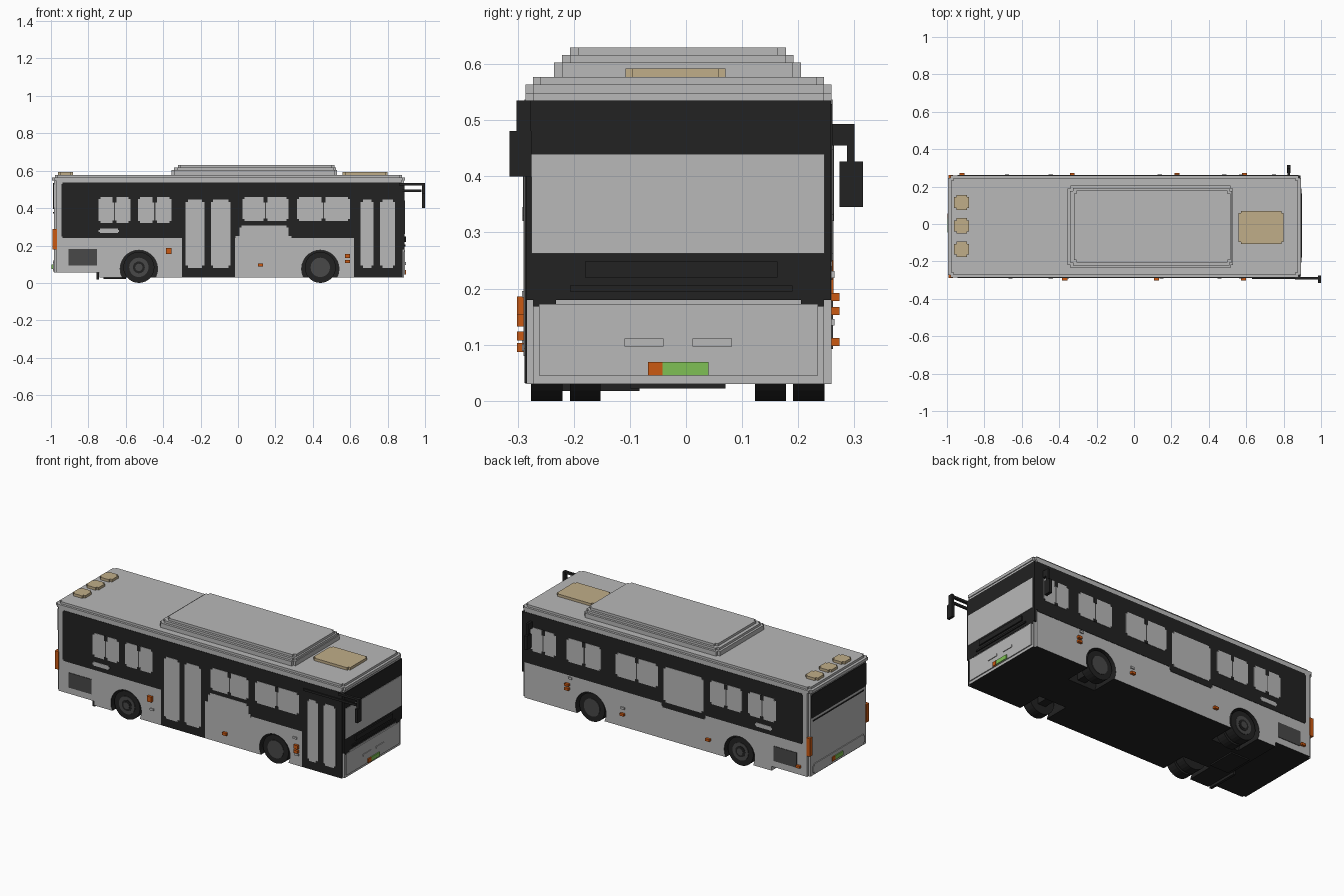
import bpy, bmesh, math
from mathutils import Matrix

if "Cube" in bpy.data.objects:
    bpy.data.objects.remove(bpy.data.objects["Cube"])


def material(name, rgb):
    m = bpy.data.materials.new(name)
    m.use_nodes = True
    m.diffuse_color = (*rgb, 1)
    m.node_tree.nodes["Principled BSDF"].inputs["Base Color"].default_value = (*rgb, 1)
    return m


GREY = material("light grey", (0.48, 0.48, 0.48))
BLACK = material("black", (0.016, 0.016, 0.016))
DARK = material("dark grey", (0.065, 0.065, 0.065))
TAN = material("tan", (0.53, 0.42, 0.25))
ORANGE = material("orange", (0.60, 0.10, 0.006))
GREEN = material("green", (0.21, 0.53, 0.09))

Y0, Y1 = -0.286, 0.259        # body sides
X0, X1 = -0.985, 0.887        # body ends


def finish(name, bm, *mats):
    bmesh.ops.recalc_face_normals(bm, faces=bm.faces)
    me = bpy.data.meshes.new(name)
    bm.to_mesh(me)
    bm.free()
    for m in mats:
        me.materials.append(m)
    ob = bpy.data.objects.new(name, me)
    bpy.context.collection.objects.link(ob)
    return ob


def stepped(a0, a1, b0, b1, s=0.0):
    """Rectangle outline whose corners are cut in square steps."""
    if not s:
        return [(a0, b0), (a1, b0), (a1, b1), (a0, b1)]
    return [(a0 + s, b0), (a1 - s, b0), (a1 - s, b0 + s), (a1, b0 + s),
            (a1, b1 - s), (a1 - s, b1 - s), (a1 - s, b1), (a0 + s, b1),
            (a0 + s, b1 - s), (a0, b1 - s), (a0, b0 + s), (a0 + s, b0 + s)]


def prism(name, pts, axis, lo, hi, mat):
    """Extrude a 2D outline along an axis."""
    def place(p, t):
        return {"x": (t, *p), "y": (p[0], t, p[1]), "z": (*p, t)}[axis]
    bm = bmesh.new()
    a = [bm.verts.new(place(p, lo)) for p in pts]
    b = [bm.verts.new(place(p, hi)) for p in pts]
    bm.faces.new(a)
    bm.faces.new(b)
    for i in range(len(pts)):
        j = (i + 1) % len(pts)
        bm.faces.new((a[i], a[j], b[j], b[i]))
    return finish(name, bm, mat)


def box(name, x0, x1, y0, y1, z0, z1, mat):
    return prism(name, stepped(x0, x1, y0, y1), "z", z0, z1, mat)


def side_plate(name, side, x0, x1, z0, z1, t, mat, s=0.0):
    lo, hi = (Y0 - t, Y0 + 0.003) if side == "right" else (Y1 - 0.003, Y1 + t)
    return prism(f"{side}_{name}", stepped(x0, x1, z0, z1, s), "y", lo, hi, mat)


def cylinder(name, x, y0, y1, z, r, mat, seg=28):
    bm = bmesh.new()
    m = Matrix.Translation((x, (y0 + y1) / 2, z)) @ Matrix.Rotation(math.pi / 2, 4, "X")
    bmesh.ops.create_cone(bm, cap_ends=True, segments=seg, radius1=r, radius2=r,
                          depth=y1 - y0, matrix=m)
    return finish(name, bm, mat)


# Body shell with wheel arches and raised tail cut out
WHEELS = {"rear": -0.53, "front": 0.44}
body = prism("body", stepped(X0, X1, Y0, Y1, 0.013), "z", 0.03, 0.55, GREY)
body.data.materials.append(BLACK)
cutters = [box("tail_cutter", -1.2, -0.74, -1, 1, -0.1, 0.055, GREY)]
for x in WHEELS.values():
    cutters += [cylinder("arch_cutter", x, -0.4, -0.13, 0.075, 0.1, GREY),
                cylinder("arch_cutter", x, 0.1, 0.4, 0.075, 0.1, GREY)]
for c in cutters:
    mod = body.modifiers.new("cut", "BOOLEAN")
    mod.operation = "DIFFERENCE"
    mod.solver = "EXACT"
    mod.object = c
bpy.context.view_layer.update()
cut = bpy.data.meshes.new_from_object(body.evaluated_get(bpy.context.evaluated_depsgraph_get()))
body.modifiers.clear()
body.data = cut
for c in cutters:
    bpy.data.objects.remove(c)
for f in cut.polygons:        # underside and arch linings are black
    c = f.center
    arch = any(math.hypot(c.x - x, c.z - 0.075) < 0.1005 for x in WHEELS.values())
    f.material_index = int(f.normal.z < -0.5 or arch)

# Roof edge, roof and stepped roof pod
prism("roof_rim", stepped(X0 - 0.01, X1 + 0.005, Y0, Y1, 0.013), "z", 0.547, 0.564, GREY)
prism("roof", stepped(X0 + 0.006, X1 - 0.01, Y0 + 0.013, Y1 - 0.013, 0.013), "z", 0.56, 0.577, GREY)
for i, (x0, x1, y0, y1, z) in enumerate([(-0.355, 0.53, -0.235, 0.205, 0.603),
                                         (-0.342, 0.525, -0.221, 0.192, 0.616),
                                         (-0.322, 0.515, -0.207, 0.178, 0.63)]):
    prism(f"roof_pod_tier_{i + 1}", stepped(x0, x1, y0, y1, 0.015), "z", 0.57, z, GREY)

# Roof hatches
for i, y in enumerate((-0.135, -0.01, 0.115)):
    prism(f"rear_roof_vent_{i + 1}", stepped(-0.962, -0.882, y - 0.041, y + 0.041, 0.012),
          "z", 0.57, 0.592, TAN)
prism("front_roof_hatch", stepped(0.56, 0.80, -0.108, 0.07, 0.012), "z", 0.57, 0.592, TAN)

# Parts shared by both sides
for side in ("right", "left"):
    side_plate("window_band", side, -0.945, 0.88, 0.24, 0.537, 0.002, BLACK, 0.008)
    side_plate("engine_grille", side, -0.905, -0.755, 0.092, 0.18, 0.003, DARK)
    side_plate("slot_window", side, -0.745, -0.635, 0.266, 0.29, 0.004, GREY, 0.006)

# Windows: x range, bottom, top, with mullion stubs in the middle
WINDOWS = {
    "right": [(-0.745, -0.575, 0.32, 0.46), (-0.535, -0.355, 0.32, 0.46),
              (0.025, 0.27, 0.33, 0.46), (0.315, 0.60, 0.33, 0.46)],
    "left": [(-0.77, -0.59, 0.32, 0.46), (-0.55, -0.34, 0.32, 0.46), (0.0, 0.275, 0.32, 0.46),
             (0.37, 0.595, 0.32, 0.46), (0.665, 0.83, 0.32, 0.46)]}
for side, wins in WINDOWS.items():
    for i, (x0, x1, z0, z1) in enumerate(wins):
        side_plate(f"window_{i + 1}", side, x0, x1, z0, z1, 0.004, GREY, 0.011)
        m = (x0 + x1) / 2
        for tag, a, b in (("upper", z1 - 0.03, z1), ("lower", z0, z0 + 0.015)):
            side_plate(f"mullion_{i + 1}_{tag}", side, m - 0.011, m + 0.011, a, b, 0.005, BLACK)
        side_plate(f"mullion_{i + 1}_middle", side, m - 0.003, m + 0.003, z0, z1, 0.0045, DARK)

# Doors on the right, raised panel between them
side_plate("middle_door", "right", -0.30, -0.015, 0.032, 0.30, 0.002, BLACK)
side_plate("front_door", "right", 0.62, 0.88, 0.032, 0.30, 0.002, BLACK)
for i, (x0, x1) in enumerate([(-0.28, -0.18), (-0.145, -0.04), (0.655, 0.725), (0.76, 0.84)]):
    side_plate(f"door_glass_{i + 1}", "right", x0, x1, 0.08, 0.445, 0.004, GREY, 0.012)
side_plate("raised_panel", "right", 0.008, 0.27, 0.235, 0.308, 0.0035, GREY, 0.012)
side_plate("raised_panel_foot", "right", -0.013, 0.285, 0.232, 0.252, 0.003, GREY)

# Emergency door on the left
side_plate("emergency_door", "left", -0.31, -0.022, 0.215, 0.30, 0.002, BLACK, 0.008)
side_plate("emergency_glass", "left", -0.297, -0.037, 0.25, 0.46, 0.004, GREY, 0.012)

# Side marker lamps and small flaps: x, z, half width, half height
for side, marks in {"right": [(-0.37, 0.17, 0.014, 0.016), (0.12, 0.095, 0.013, 0.008),
                              (0.585, 0.143, 0.013, 0.011), (0.585, 0.115, 0.013, 0.008)],
                    "left": [(0.59, 0.185, 0.013, 0.007), (0.59, 0.16, 0.013, 0.007),
                             (0.23, 0.105, 0.013, 0.007), (-0.33, 0.105, 0.013, 0.007),
                             (-0.92, 0.105, 0.013, 0.007)]}.items():
    for i, (x, z, w, h) in enumerate(marks):
        side_plate(f"marker_{i + 1}", side, x - w, x + w, z - h, z + h, 0.015, ORANGE)
for side, marks in {"right": [(-0.36, 0.108), (0.573, 0.19), (0.585, 0.095)],
                    "left": [(0.573, 0.225), (0.23, 0.14)]}.items():
    for i, (x, z) in enumerate(marks):
        side_plate(f"flap_{i + 1}", side, x - 0.012, x + 0.012, z - 0.006, z + 0.006, 0.006, GREY)

# Wheels: rear axle has twin tyres
for axle, x in WHEELS.items():
    for side, s, outer in (("right", -1, -0.276), ("left", 1, 0.247)):
        def span(d0, d1):
            return sorted((outer - s * d0, outer - s * d1))
        cylinder(f"{axle}_{side}_tyre", x, *span(0, 0.056), 0.083, 0.083, BLACK)
        cylinder(f"{axle}_{side}_rim", x, *span(-0.003, 0.02), 0.083, 0.052, DARK, 20)
        if axle == "rear":
            cylinder(f"rear_{side}_inner_tyre", x, *span(0.069, 0.124), 0.083, 0.083, BLACK)
            cylinder(f"rear_{side}_hub_ring", x, *span(-0.005, 0.01), 0.083, 0.032, BLACK, 16)
            cylinder(f"rear_{side}_hub", x, *span(-0.008, 0.01), 0.083, 0.02, DARK, 12)
    box(f"{axle}_axle", x - 0.025, x + 0.025, -0.25, 0.22, 0.05, 0.09, BLACK)

# Exhaust and chassis pieces underneath
box("exhaust", -0.757, -0.742, -0.275, -0.083, 0.017, 0.06, BLACK)
box("chassis_beam", -0.72, -0.60, -0.10, 0.07, 0.022, 0.035, BLACK)

# Front: black mask, windscreen, bumper, plate
prism("front_mask", stepped(Y0 + 0.001, Y1 - 0.001, 0.18, 0.535), "x", X1 - 0.013, X1 + 0.003, BLACK)
for y in (-0.252, 0.225):
    prism("mask_foot", stepped(y - 0.02, y + 0.02, 0.168, 0.185), "x", X1 - 0.01, X1 + 0.003, BLACK)
prism("windscreen", stepped(-0.275, 0.247, 0.262, 0.44), "x", X1, X1 + 0.006, GREY)
prism("wiper", stepped(-0.18, 0.163, 0.22, 0.248), "x", X1, X1 + 0.011, BLACK)
prism("wiper_arm", stepped(-0.207, 0.19, 0.195, 0.205), "x", X1, X1 + 0.009, BLACK)
prism("front_bumper", stepped(-0.262, 0.235, 0.045, 0.172), "x", X1, X1 + 0.006, GREY)
for y in (-0.075, 0.047):
    prism("fog_lamp", stepped(y - 0.035, y + 0.035, 0.097, 0.111), "x", X1, X1 + 0.010, GREY)
prism("front_plate", stepped(-0.045, 0.04, 0.045, 0.069), "x", X1, X1 + 0.012, GREEN)
prism("front_plate_end", stepped(-0.068, -0.042, 0.045, 0.069), "x", X1, X1 + 0.0125, ORANGE)

# Rear: window, seam, corner lamps, plate
prism("rear_window", stepped(-0.272, 0.245, 0.395, 0.535, 0.008), "x", X0 - 0.003, X0 + 0.01, BLACK)
prism("rear_seam", stepped(-0.25, 0.225, 0.372, 0.379), "x", X0 - 0.003, X0 + 0.01, BLACK)
for name, y0, y1 in (("right", Y0 - 0.004, Y0 + 0.022), ("left", Y1 - 0.022, Y1 + 0.004)):
    box(f"{name}_rear_lamp", X0 - 0.007, X0 + 0.016, y0, y1, 0.18, 0.287, ORANGE)
prism("rear_bumper", stepped(-0.255, 0.228, 0.06, 0.12, 0.012), "x", X0 - 0.005, X0 + 0.01, GREY)
prism("rear_plate", stepped(-0.045, 0.03, 0.075, 0.099), "x", X0 - 0.011, X0, GREEN)
prism("rear_plate_end", stepped(0.03, 0.055, 0.075, 0.099), "x", X0 - 0.011, X0, ORANGE)

# Right mirror on a long forward arm
box("right_mirror_arm", 0.86, 0.995, -0.298, -0.283, 0.522, 0.535, BLACK)
box("right_mirror_brace", 0.63, 0.98, -0.294, -0.284, 0.486, 0.499, BLACK)
box("right_mirror_stem", 0.984, 1.0, -0.302, -0.276, 0.47, 0.535, BLACK)
box("right_mirror", 0.984, 1.0, -0.315, -0.275, 0.40, 0.481, BLACK)

# Left mirror on a short side arm
box("left_mirror_arm", 0.82, 0.834, 0.25, 0.30, 0.455, 0.493, BLACK)
box("left_mirror_stem", 0.82, 0.834, 0.287, 0.30, 0.41, 0.48, BLACK)
box("left_mirror", 0.818, 0.836, 0.274, 0.315, 0.345, 0.426, BLACK)
